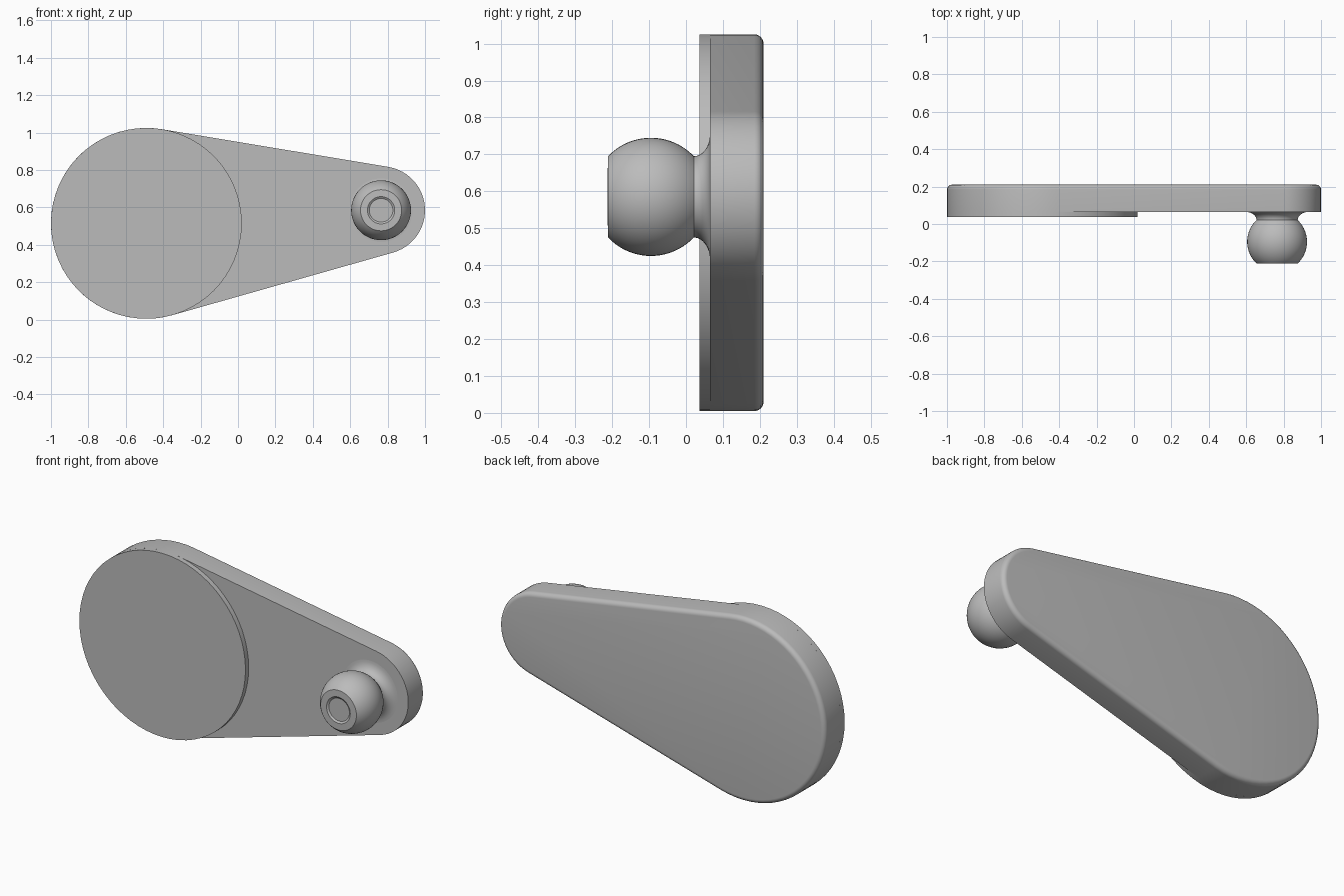
import bpy, bmesh, math

cube = bpy.data.objects.get("Cube")
if cube:
    bpy.data.objects.remove(cube, do_unlink=True)

grey = bpy.data.materials.new("satin grey")
grey.use_nodes = True
colour = (0.5, 0.5, 0.5, 1)
grey.diffuse_color = colour
grey.node_tree.nodes["Principled BSDF"].inputs["Base Color"].default_value = colour

BIG, BIG_R = (-0.49, 0.515), 0.51
TIP, TIP_R = (0.765, 0.585), 0.235


def arc(centre, radius, start, end, steps):
    """Points on an arc in the xz plane, both ends included."""
    angles = [start + (end - start) * i / steps for i in range(steps + 1)]
    return [(centre[0] + radius * math.cos(a), centre[1] + radius * math.sin(a))
            for a in angles]


def circle(centre, radius, steps=64):
    return arc(centre, radius, 0, math.tau, steps)[:-1]


def teardrop(inset):
    """Two circles joined by their outer tangents, offset inwards."""
    dx, dz = TIP[0] - BIG[0], TIP[1] - BIG[1]
    axis = math.atan2(dz, dx)
    spread = math.acos((BIG_R - TIP_R) / math.hypot(dx, dz))
    upper, lower = axis + spread, axis - spread
    return (arc(TIP, TIP_R - inset, lower, upper, 24)
            + arc(BIG, BIG_R - inset, upper, lower + math.tau, 40))


def loft(name, rings):
    """Skin (y, outline) rings from front to back and cap both ends."""
    bm = bmesh.new()
    loops = [[bm.verts.new((x, y, z)) for x, z in pts] for y, pts in rings]
    for a, b in zip(loops, loops[1:]):
        for i in range(len(a)):
            j = (i + 1) % len(a)
            bm.faces.new((a[i], a[j], b[j], b[i]))
    bm.faces.new(loops[0])
    bm.faces.new(loops[-1])
    bmesh.ops.recalc_face_normals(bm, faces=bm.faces)
    mesh = bpy.data.meshes.new(name)
    bm.to_mesh(mesh)
    bm.free()
    mesh.materials.append(grey)
    obj = bpy.data.objects.new(name, mesh)
    bpy.context.collection.objects.link(obj)
    bpy.ops.object.select_all(action="DESELECT")
    obj.select_set(True)
    bpy.context.view_layer.objects.active = obj
    bpy.ops.object.shade_smooth_by_angle(angle=math.radians(30))
    return obj


# Tapered arm plate with a rounded back edge
FILLET, FRONT, BACK = 0.025, 0.065, 0.21
plate = [(FRONT, teardrop(0))]
for i in range(7):
    t = math.pi / 2 * i / 6
    plate.append((BACK - FILLET * (1 - math.sin(t)),
                  teardrop(FILLET * (1 - math.cos(t)))))
loft("arm_plate", plate)

# Raised round pad on the wide end
loft("round_pad", [(0.037, circle(BIG, BIG_R)), (FRONT, circle(BIG, BIG_R))])

# Ball stud: shallow socket, truncated ball, flared neck
BALL_Y, BALL_R, CUT_R = -0.095, 0.16, 0.11
profile = [(-0.2, 0.063), (-0.2, 0.075), (-0.213, 0.075)]
profile = [(-0.205, 0.063), (-0.212, 0.073)]
limit = math.acos(CUT_R / BALL_R)
for i in range(21):
    a = -limit + 2 * limit * i / 20
    profile.append((BALL_Y + BALL_R * math.sin(a), BALL_R * math.cos(a)))
neck_y = profile[-1][0]
for i in range(1, 9):
    t = math.pi / 2 * i / 8
    profile.append((neck_y + (FRONT - neck_y) * math.sin(t),
                    CUT_R + 0.06 * (1 - math.cos(t))))
loft("ball_stud", [(y, circle(TIP, r, 48)) for y, r in profile])
